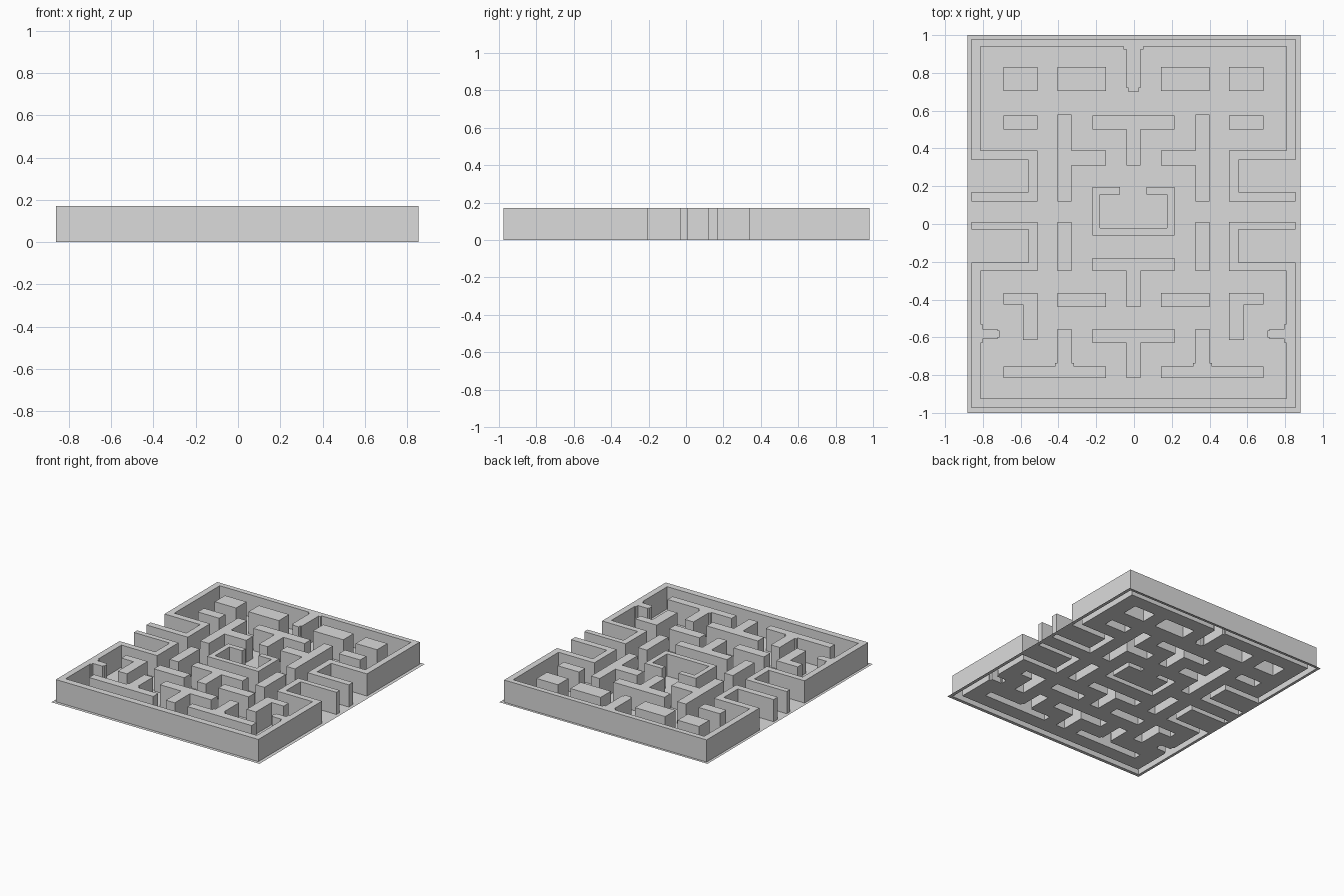
import bpy
import bmesh

HEIGHT = 0.17
CENTRE = -0.003          # the wall layout sits a hair off the floor centre
FLOOR = (-0.882, 0.882, -1.0, 1.0)

cube = bpy.data.objects.get("Cube")
if cube:
    bpy.data.objects.remove(cube, do_unlink=True)

grey = bpy.data.materials.new("light grey")
grey.use_nodes = True
grey.diffuse_color = (0.71, 0.71, 0.71, 1)
grey.node_tree.nodes["Principled BSDF"].inputs["Base Color"].default_value = grey.diffuse_color

# Parts crossing the middle: rectangles (x0, x1, y0, y1) of the +x half only
middle_parts = {
    "upper_boundary_wall": [
        (0, .858, .94, .98), (.81, .858, .34, .98), (.507, .858, .34, .39),
        (.507, .555, .12, .39), (.507, .858, .12, .17),
        (0, .053, .925, .94), (0, .038, .72, .94), (0, .027, .7, .72)],
    "lower_boundary_wall": [
        (.507, .858, -.03, .01), (.507, .555, -.25, .01),
        (.507, .858, -.25, -.205), (.81, .858, -.975, -.205),
        (0, .858, -.975, -.925),
        (.8, .81, -.63, -.53), (.72, .81, -.61, -.555), (.71, .72, -.6, -.565)],
    "upper_t_wall": [(0, .217, .5, .575), (0, .038, .31, .5)],
    "centre_pen": [
        (0, .217, -.06, -.02), (.178, .217, -.06, .195), (.07, .217, .155, .195)],
    "middle_t_wall": [(0, .217, -.25, -.18), (0, .038, -.44, -.18)],
    "lower_t_wall": [(0, .217, -.63, -.555), (0, .038, -.815, -.555)],
}

# Parts standing once on each side
side_parts = {
    "outer_block": [(.507, .688, .705, .83)],
    "inner_block": [(.145, .402, .705, .83)],
    "small_block": [(.507, .688, .5, .575)],
    "branching_wall": [(.328, .402, .12, .58), (.145, .402, .31, .39)],
    "short_wall": [(.328, .402, -.25, .01)],
    "corner_wall": [(.507, .688, -.425, -.365), (.507, .585, -.615, -.365)],
    "low_bar": [(.145, .402, -.44, -.365)],
    "foot_wall": [
        (.145, .688, -.815, -.755), (.315, .415, -.755, -.737),
        (.328, .402, -.755, -.555)],
}


def shift(rects, sign):
    """Place half-layout rectangles on one side of the centre line."""
    return [(*sorted((CENTRE + sign * a, CENTRE + sign * b)), c, d)
            for a, b, c, d in rects]


def covered(x, y, rects):
    return any(a < x < b and c < y < d for a, b, c, d in rects)


def cell_mesh(rects, inside, z):
    """Flat faces for every grid cell whose centre passes the inside test."""
    xs = sorted({round(v, 4) for r in rects for v in r[:2]})
    ys = sorted({round(v, 4) for r in rects for v in r[2:]})
    bm = bmesh.new()
    verts = {}

    def vert(x, y):
        if (x, y) not in verts:
            verts[x, y] = bm.verts.new((x, y, z))
        return verts[x, y]

    for x0, x1 in zip(xs, xs[1:]):
        for y0, y1 in zip(ys, ys[1:]):
            if inside((x0 + x1) / 2, (y0 + y1) / 2):
                bm.faces.new([vert(x0, y0), vert(x1, y0), vert(x1, y1), vert(x0, y1)])
    return bm


def finish(bm, name):
    mesh = bpy.data.meshes.new(name)
    bm.to_mesh(mesh)
    bm.free()
    mesh.materials.append(grey)
    bpy.context.collection.objects.link(bpy.data.objects.new(name, mesh))


def wall(name, rects):
    """Hollow wall: merged top outline with sides dropped to the floor."""
    bm = cell_mesh(rects, lambda x, y: covered(x, y, rects), HEIGHT)
    rim = [(e.link_loops[0].vert, e.link_loops[0].link_loop_next.vert)
           for e in bm.edges if e.is_boundary]
    low = {v: bm.verts.new((v.co.x, v.co.y, 0)) for v in bm.verts[:] if v.is_boundary}
    for a, b in rim:
        bm.faces.new([b, a, low[a], low[b]])
    finish(bm, name)


footprint = []
for name, half in middle_parts.items():
    rects = shift(half, 1) + shift(half, -1)
    footprint += rects
    wall(name, rects)

for name, half in side_parts.items():
    for side, sign in (("left", 1), ("right", -1)):
        rects = shift(half, sign)
        footprint += rects
        wall(f"{side}_{name}", rects)

# Paper-thin floor, open beneath the hollow walls
finish(cell_mesh(footprint + [FLOOR], lambda x, y: not covered(x, y, footprint), 0), "floor")
